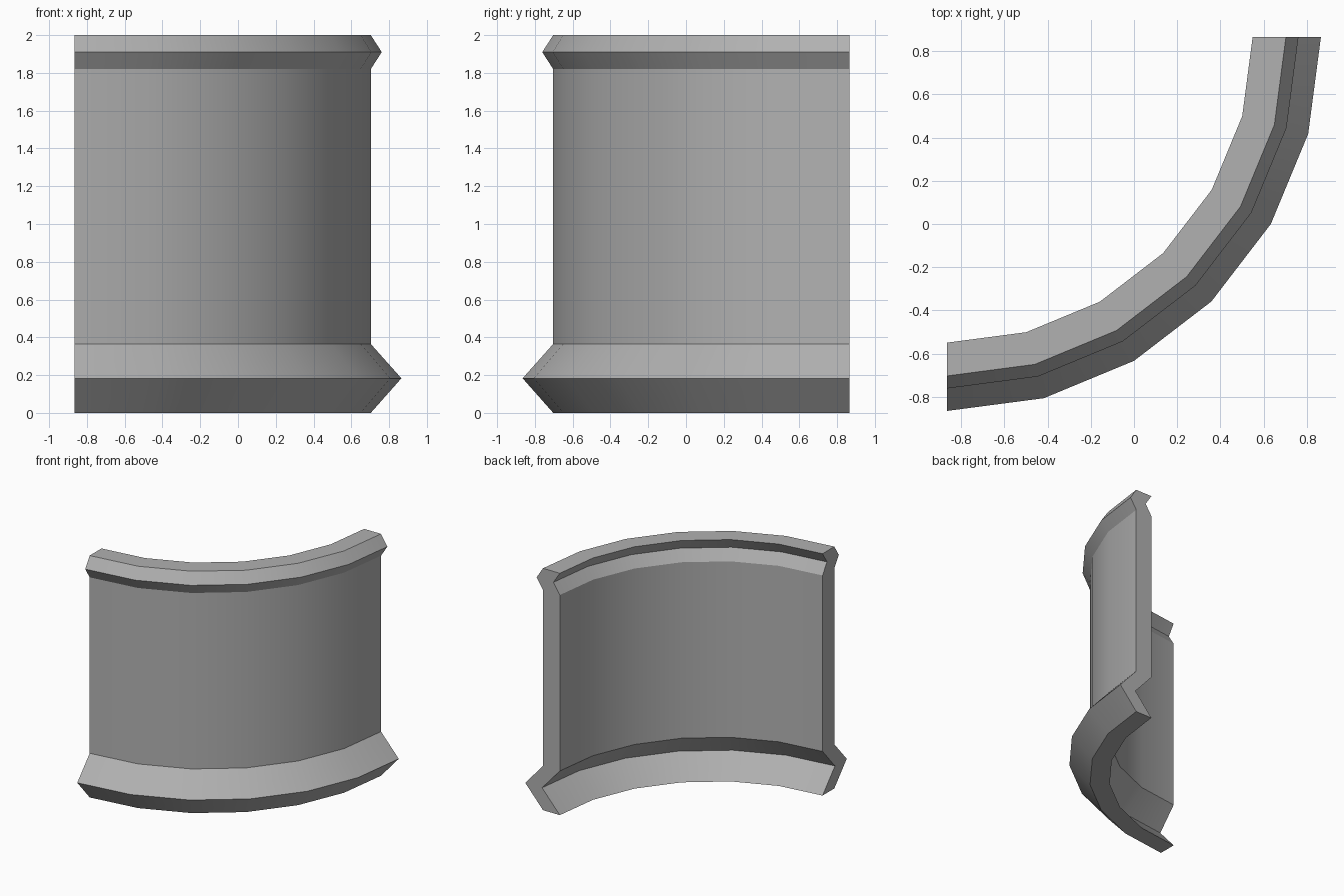
import bpy, bmesh
from math import sin, cos, radians

if "Cube" in bpy.data.objects:
    bpy.data.objects.remove(bpy.data.objects["Cube"])

# Quarter-circle sweep centre, segment count and wall thickness
CX, CY = -0.865, 0.865
SEGMENTS = 6
THICK = 0.154

# Outer profile (radius, height), bottom to top; the inside follows it in parallel
outer = [(1.568, 0), (1.73, 0.183), (1.568, 0.365),
         (1.568, 1.82), (1.626, 1.91), (1.568, 2.0)]
profile = outer + [(r - THICK, z) for r, z in reversed(outer)]

# Sweep the closed profile around the quarter turn
bm = bmesh.new()
rings = []
for i in range(SEGMENTS + 1):
    a = radians(90 * i / SEGMENTS)
    rings.append([bm.verts.new((CX + r * sin(a), CY - r * cos(a), z)) for r, z in profile])
n = len(profile)
for a, b in zip(rings, rings[1:]):
    for j in range(n):
        k = (j + 1) % n
        bm.faces.new((a[j], b[j], b[k], a[k]))

# End caps, one quad per profile step
for ring in (rings[0], rings[-1]):
    for j in range(len(outer) - 1):
        bm.faces.new((ring[j], ring[j + 1], ring[n - 2 - j], ring[n - 1 - j]))
bmesh.ops.recalc_face_normals(bm, faces=bm.faces)

mesh = bpy.data.meshes.new("curved_wall")
bm.to_mesh(mesh)
bm.free()
wall = bpy.data.objects.new("curved_wall", mesh)
bpy.context.collection.objects.link(wall)

# Dark grey stone
stone = bpy.data.materials.new("dark_grey")
stone.diffuse_color = (0.44, 0.44, 0.44, 1)
stone.use_nodes = True
stone.node_tree.nodes["Principled BSDF"].inputs["Base Color"].default_value = stone.diffuse_color
mesh.materials.append(stone)

# Smooth along the curve, sharp at the mouldings
bpy.context.view_layer.objects.active = wall
wall.select_set(True)
bpy.ops.object.shade_smooth_by_angle(angle=radians(25))
